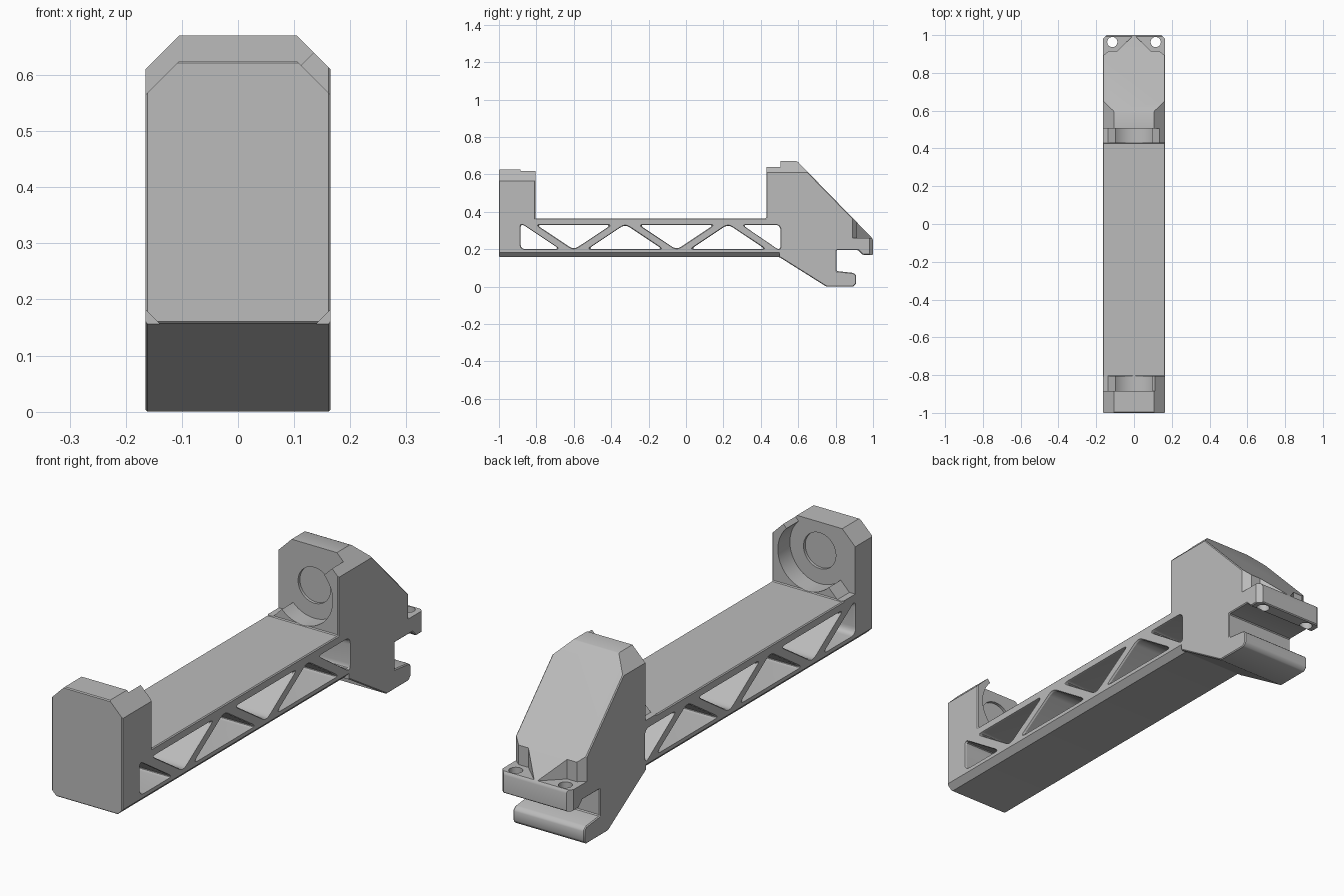
import bpy, bmesh
from math import cos, sin, radians
from mathutils import Vector

cube = bpy.data.objects.get("Cube")
if cube:
    bpy.data.objects.remove(cube, do_unlink=True)

HALF = 0.165          # half width of the bracket
AXIS_Z = 0.505        # height of the cradle axis

grey = bpy.data.materials.new("plain_grey")
grey.use_nodes = True
colour = (0.5, 0.5, 0.5, 1)
grey.diffuse_color = colour
grey.node_tree.nodes["Principled BSDF"].inputs["Base Color"].default_value = colour


def place(axis, a, b, t):
    return {"x": (t, a, b), "y": (a, t, b), "z": (a, b, t)}[axis]


def loft(name, axis, sections, bevel=0):
    """Solid through matching outlines, each given as (position, points)."""
    bm = bmesh.new()
    rings = [[bm.verts.new(place(axis, a, b, t)) for a, b in pts] for t, pts in sections]
    for r, s in zip(rings, rings[1:]):
        for i in range(len(r)):
            j = (i + 1) % len(r)
            bm.faces.new((r[i], r[j], s[j], s[i]))
    bm.faces.new(rings[0])
    bm.faces.new(rings[-1])
    bmesh.ops.recalc_face_normals(bm, faces=bm.faces)
    if bevel:
        bmesh.ops.bevel(bm, geom=bm.edges[:], offset=bevel, segments=1,
                        affect="EDGES", profile=0.5)
    mesh = bpy.data.meshes.new(name)
    bm.to_mesh(mesh)
    bm.free()
    mesh.materials.append(grey)
    ob = bpy.data.objects.new(name, mesh)
    bpy.context.collection.objects.link(ob)
    return ob


def prism(name, axis, pts, lo, hi, bevel=0):
    return loft(name, axis, [(lo, pts), (hi, pts)], bevel)


def cut(body, cutter):
    cutter.hide_render = True
    mod = body.modifiers.new("cut", "BOOLEAN")
    mod.operation = "DIFFERENCE"
    mod.solver = "EXACT"
    mod.object = cutter
    bpy.context.view_layer.objects.active = body
    bpy.ops.object.modifier_apply(modifier=mod.name)
    bpy.data.objects.remove(cutter, do_unlink=True)


def arc(cx, cz, r, start, end, n):
    angles = [radians(start + (end - start) * i / n) for i in range(n + 1)]
    return [(cx + r * cos(a), cz + r * sin(a)) for a in angles]


def rounded(pts, d=0.03, n=5):
    out = []
    for i, p in enumerate(pts):
        p = Vector(p)
        a = p + (Vector(pts[i - 1]) - p).normalized() * d
        b = p + (Vector(pts[(i + 1) % len(pts)]) - p).normalized() * d
        for k in range(n + 1):
            t = k / n
            out.append(tuple(a * (1 - t) ** 2 + p * 2 * t * (1 - t) + b * t * t))
    return out


# Side silhouette: front stop, beam, rear block, rail clamp
side = [(-1, 0.157), (-1, 0.625), (-0.805, 0.625), (-0.805, 0.365), (0.43, 0.365),
        (0.43, 0.67), (0.595, 0.67), (0.99, 0.265), (1, 0.25), (1, 0.17),
        (0.945, 0.17), (0.92, 0.195), (0.805, 0.195), (0.805, 0.083), (0.895, 0.073),
        (0.91, 0.06), (0.91, 0.015), (0.895, 0), (0.75, 0), (0.5, 0.157)]
body = prism("bracket_body", "x", side, -HALF, HALF, bevel=0.004)

# Chamfered long corners, mirrored left and right
for s in (-1, 1):
    for total, lo, hi in ((0.73, -1.1, -0.6), (0.775, 0.3, 0.8)):
        tri = [(s * 0.06, total - 0.06), (s * 0.3, total - 0.3), (s * 0.3, total - 0.06)]
        cut(body, prism("top_chamfer", "y", tri, lo, hi))
    tri = [(s * 0.12, 0.137), (s * 0.2, 0.217), (s * 0.2, 0.137)]
    cut(body, prism("bottom_chamfer", "y", tri, -1.1, 0.5))

# Half-round cradles, open towards the upper right, with a shallow round seat
cradle = arc(0, AXIS_Z, 0.138, 45, -135, 32) + [
    (-0.138, 0.367), (-0.3, 0.367), (-0.3, 0.95), (0.445, 0.95)]
seat = arc(0, AXIS_Z, 0.075, 0, 354, 59)
for lo, hi, deep_lo, deep_hi in ((-0.885, -0.78, -0.897, -0.85), (0.4, 0.505, 0.47, 0.517)):
    cut(body, prism("cradle_cutter", "y", cradle, lo, hi))
    cut(body, prism("seat_cutter", "y", seat, deep_lo, deep_hi))

# Truss windows through the beam, with slightly flared rims
windows = [[(-0.885, 0.34), (-0.885, 0.2), (-0.675, 0.2)],
           [(0.3, 0.33), (0.505, 0.33), (0.505, 0.19)]]
for i in range(4):
    mid = -0.6 + 0.275 * i
    base, tip = (0.33, 0.197) if i % 2 == 0 else (0.2, 0.333)
    windows.append([(mid - 0.2, base), (mid + 0.2, base), (mid, tip)])
for tri in windows:
    hole = rounded(tri)
    cy = sum(p[0] for p in hole) / len(hole)
    cz = sum(p[1] for p in hole) / len(hole)
    rim = [(cy + (y - cy) * 1.08, cz + (z - cz) * 1.08) for y, z in hole]
    cut(body, loft("window_cutter", "x", [(-0.17, rim), (-0.158, hole), (0.158, hole), (0.17, rim)]))

# Pointed nose above the clamp flange, with screw holes and clipped corners
for s in (-1, 1):
    pocket = [(-0.2, 0.88), (-0.165, 0.89), (-0.135, 0.915), (-0.09, 0.915),
              (-0.002, 1.0), (-0.002, 1.1), (-0.2, 1.1)]
    cut(body, prism("nose_pocket", "z", [(s * x, y) for x, y in pocket], 0.26, 0.6))
    cut(body, prism("screw_hole", "z", arc(s * 0.115, 0.963, 0.027, 0, 345, 23), 0.14, 0.4))
    corner = [(s * 0.14, 1.005), (s * 0.2, 1.005), (s * 0.2, 0.945)]
    cut(body, prism("flange_corner", "z", corner, 0.1, 0.4))

bpy.ops.object.select_all(action="DESELECT")
body.select_set(True)
bpy.context.view_layer.objects.active = body
bpy.ops.object.shade_smooth_by_angle(angle=radians(25))
